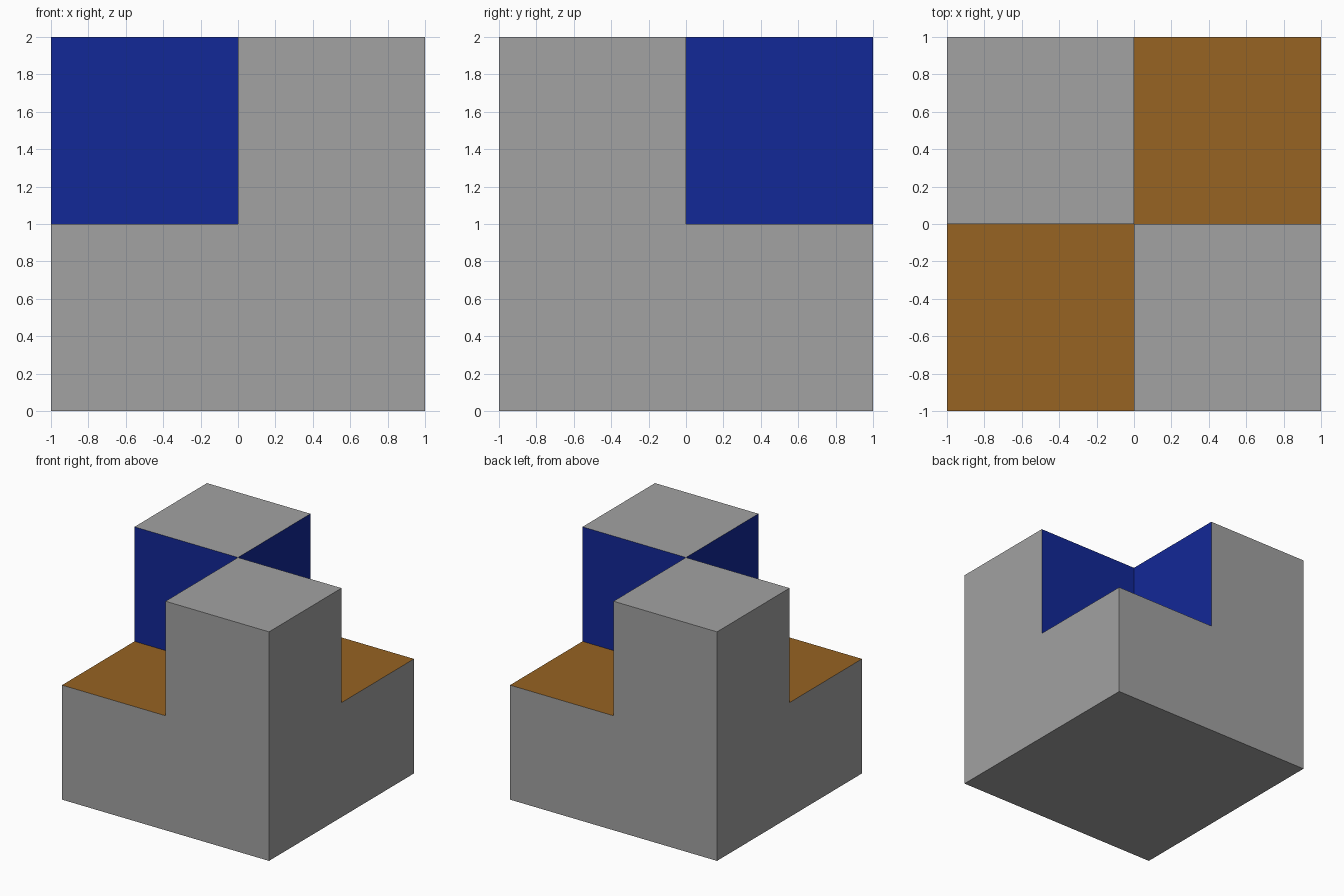
import bpy, bmesh
from mathutils import Vector

if "Cube" in bpy.data.objects:
    bpy.data.objects.remove(bpy.data.objects["Cube"])


def material(name, rgb):
    mat = bpy.data.materials.new(name)
    mat.diffuse_color = (*rgb, 1.0)
    mat.use_nodes = True
    mat.node_tree.nodes["Principled BSDF"].inputs["Base Color"].default_value = mat.diffuse_color
    return mat


bm = bmesh.new()

# Lower block, 2 x 2 x 1, split into four quadrants
bmesh.ops.create_cube(bm, size=2)
bmesh.ops.scale(bm, vec=(1, 1, 0.5), verts=bm.verts)
bmesh.ops.translate(bm, vec=(0, 0, 0.5), verts=bm.verts)
for normal in ((1, 0, 0), (0, 1, 0)):
    bmesh.ops.bisect_plane(bm, geom=bm.verts[:] + bm.edges[:] + bm.faces[:],
                           plane_co=(0, 0, 0), plane_no=normal)

# Two diagonally opposite towers raised from the top
bm.normal_update()
tops = []
for f in bm.faces:
    c = f.calc_center_median()
    if c.z > 0.99 and c.x * c.y < 0:
        tops.append(f)
raised = bmesh.ops.extrude_discrete_faces(bm, faces=tops)["faces"]
for f in raised:
    bmesh.ops.translate(bm, vec=Vector((0, 0, 1)), verts=f.verts)
bmesh.ops.recalc_face_normals(bm, faces=bm.faces)
bm.normal_update()

# Orange steps and blue inner walls
for f in bm.faces:
    c = f.calc_center_median()
    if f.normal.z > 0.9 and c.z < 1.5:
        f.material_index = 1
    elif c.z > 1.01 and abs(f.normal.z) < 0.1 and min(abs(c.x), abs(c.y)) < 0.01:
        f.material_index = 2

# Merge coplanar faces of the same colour
bmesh.ops.dissolve_limit(bm, angle_limit=0.01, verts=bm.verts, edges=bm.edges,
                         delimit={'MATERIAL'})

mesh = bpy.data.meshes.new("notched_block")
bm.to_mesh(mesh)
bm.free()
mesh.materials.append(material("grey", (0.36, 0.36, 0.36)))
mesh.materials.append(material("orange_step", (0.31, 0.125, 0.016)))
mesh.materials.append(material("blue_wall", (0.006, 0.021, 0.31)))
block = bpy.data.objects.new("notched_block", mesh)
bpy.context.collection.objects.link(block)
